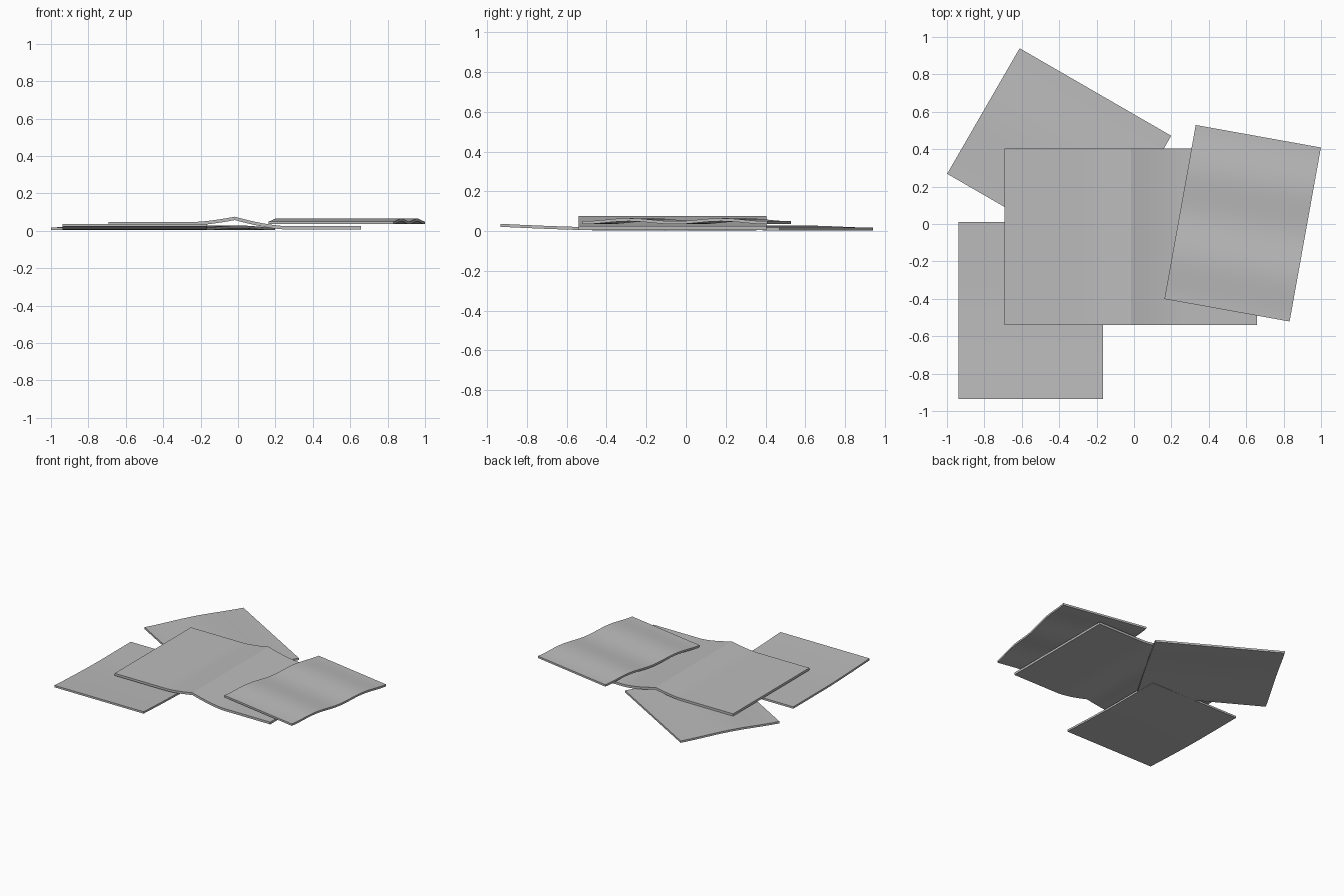
import bpy, bmesh, math
from mathutils import Matrix

cube = bpy.data.objects.get("Cube")
if cube:
    bpy.data.objects.remove(cube, do_unlink=True)

GREY = (0.5, 0.5, 0.5, 1)
paper = bpy.data.materials.new("paper_grey")
paper.use_nodes = True
paper.diffuse_color = GREY
paper.node_tree.nodes["Principled BSDF"].inputs["Base Color"].default_value = GREY


def sheet(name, centre, size, turn, height, thickness=0.015, along="y", steps=32):
    """Bent sheet: height(t) gives the underside along one axis, t from 0 to 1."""
    bm = bmesh.new()
    w, d = size
    rows = []
    for i in range(steps + 1):
        t = i / steps
        ring = []
        for side, lift in ((-1, 0), (1, 0), (1, thickness), (-1, thickness)):
            if along == "y":
                p = (side * w / 2, (t - 0.5) * d, height(t) + lift)
            else:
                p = ((t - 0.5) * w, side * d / 2, height(t) + lift)
            ring.append(bm.verts.new(p))
        rows.append(ring)
    for a, b in zip(rows, rows[1:]):
        for k in range(4):
            n = (k + 1) % 4
            bm.faces.new((a[k], a[n], b[n], b[k]))
    bm.faces.new(rows[0])
    bm.faces.new(rows[-1])
    bmesh.ops.recalc_face_normals(bm, faces=bm.faces)
    bm.transform(Matrix.Translation((*centre, 0)) @ Matrix.Rotation(math.radians(turn), 4, "Z"))
    mesh = bpy.data.meshes.new(name)
    bm.to_mesh(mesh)
    bm.free()
    mesh.materials.append(paper)
    obj = bpy.data.objects.new(name, mesh)
    bpy.context.collection.objects.link(obj)
    bpy.ops.object.select_all(action="DESELECT")
    obj.select_set(True)
    bpy.context.view_layer.objects.active = obj
    bpy.ops.object.shade_smooth_by_angle(angle=math.radians(15))


# Open folder: left half resting higher, raised crease in the middle
def fold(t):
    base, reach = (0.029, 0.22) if t < 0.5 else (0.007, 0.27)
    near = max(0, 1 - abs(t - 0.5) * 1.35 / reach)
    return base + (0.057 - base) * near ** 1.5


sheet("folded_sheet", (-0.017, -0.068), (1.35, 0.944), 0, fold, 0.018, "x", 60)

# Loose sheets around it
sheet("front_sheet", (-0.552, -0.462), (0.773, 0.945), 0,
      lambda t: 0.003 + 0.019 * max(0, 1 - t / 0.6) ** 1.5)
sheet("back_sheet", (-0.4, 0.37), (0.936, 0.775), -30,
      lambda t: 0.003 + 0.01 * math.sin(math.pi * t) ** 2)
sheet("right_sheet", (0.581, 0.004), (0.68, 0.945), -10.2,
      lambda t: 0.035 + 0.015 * math.sin(2 * math.pi * t) ** 2)
